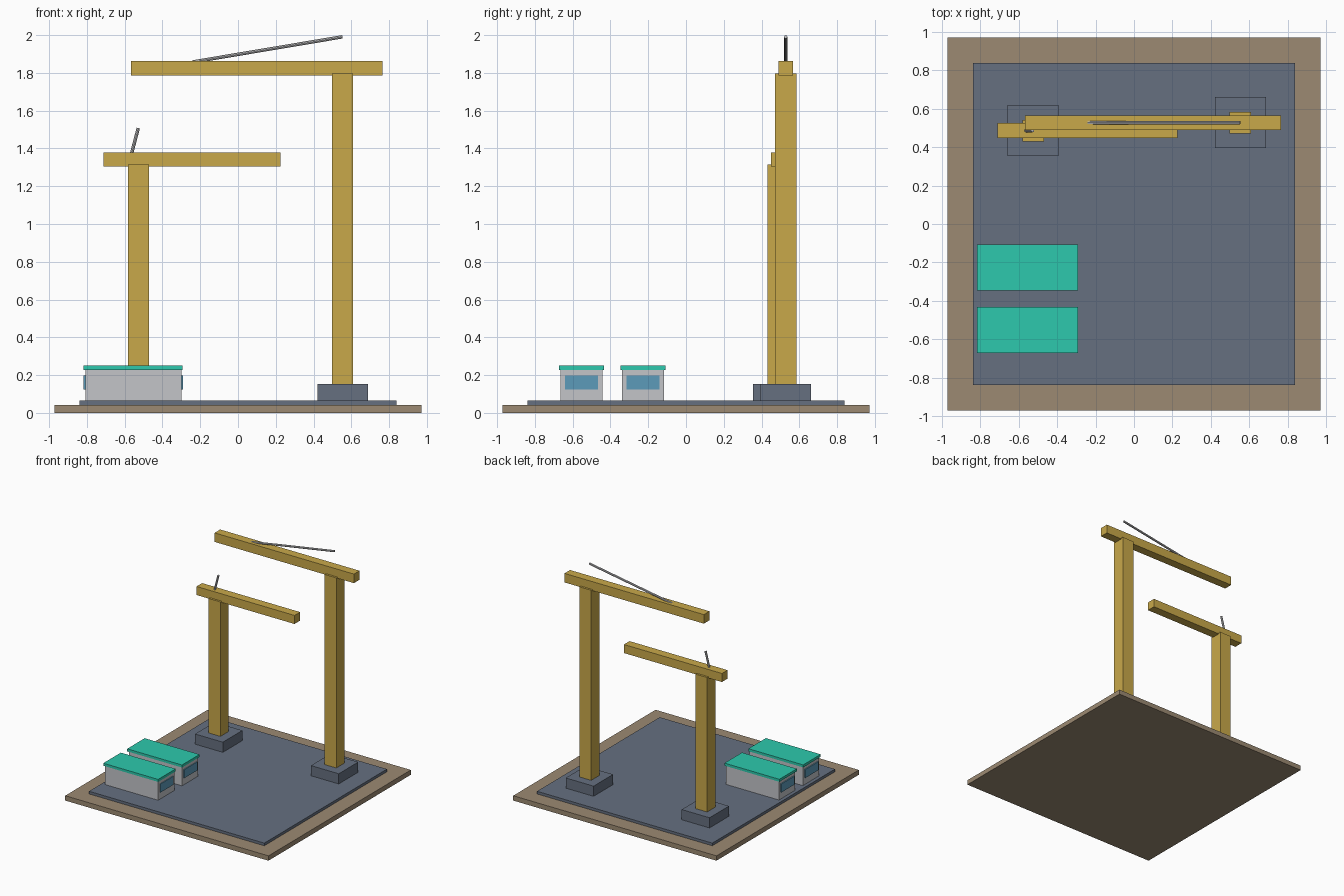
import bpy
from mathutils import Vector

default = bpy.data.objects.get("Cube")
if default:
    bpy.data.objects.remove(default, do_unlink=True)


def material(name, hex_code):
    # sRGB hex to linear
    srgb = [int(hex_code[i:i + 2], 16) / 255 for i in (0, 2, 4)]
    col = [c / 12.92 if c <= 0.04045 else ((c + 0.055) / 1.055) ** 2.4 for c in srgb] + [1]
    m = bpy.data.materials.new(name)
    m.use_nodes = True
    m.diffuse_color = col
    m.node_tree.nodes["Principled BSDF"].inputs["Base Color"].default_value = col
    return m


earth = material("earth brown", "9C8A72")
concrete = material("slate concrete", "667080")
yellow = material("crane yellow", "C9A94A")
steel = material("steel grey", "C4C4C6")
wall = material("cabin wall grey", "C4C5C9")
teal = material("roof teal", "2DC9AD")
glass = material("window blue", "5C9BBA")


def box(name, xs, ys, zs, mat):
    """Box spanning the given (min, max) ranges."""
    spans = (xs, ys, zs)
    bpy.ops.mesh.primitive_cube_add(size=1, location=[sum(s) / 2 for s in spans])
    ob = bpy.context.object
    ob.name = name
    ob.scale = [s[1] - s[0] for s in spans]
    bpy.ops.object.transform_apply(location=False, rotation=False, scale=True)
    ob.data.materials.append(mat)


def around(centre, size):
    return (centre - size / 2, centre + size / 2)


def rod(name, start, end, radius, mat):
    a, b = Vector(start), Vector(end)
    bpy.ops.mesh.primitive_cylinder_add(vertices=8, radius=radius, depth=(b - a).length,
                                        location=(a + b) / 2)
    ob = bpy.context.object
    ob.name = name
    ob.rotation_euler = (b - a).to_track_quat("Z", "Y").to_euler()
    ob.data.materials.append(mat)


# Ground and slab
GROUND, SLAB = 0.042, 0.065
box("ground", around(0, 1.944), around(0, 1.944), (0, GROUND), earth)
box("slab", around(0, 1.676), around(0, 1.676), (GROUND, SLAB), concrete)


# Tower cranes
def crane(side, x, y, mast_top, jib_xs, jib_zs, stay_start, stay_end):
    box(side + "_footing", around(x, 0.266), around(y, 0.266), (SLAB, 0.153), concrete)
    box(side + "_mast", around(x, 0.112), around(y, 0.112), (0.153, mast_top), yellow)
    box(side + "_jib", jib_xs, around(y, 0.076), jib_zs, yellow)
    rod(side + "_stay", (stay_start[0], y, stay_start[1]),
        (stay_end[0], y, stay_end[1]), 0.009, steel)


crane("tall", 0.554, 0.528, 1.796, (-0.567, 0.766), (1.786, 1.864),
      (-0.24, 1.858), (0.553, 1.991))
crane("short", -0.526, 0.487, 1.315, (-0.711, 0.226), (1.304, 1.378),
      (-0.567, 1.36), (-0.528, 1.508))

# Site cabins with end windows
for label, y in (("front", -0.553), ("rear", -0.227)):
    box(label + "_cabin_walls", (-0.808, -0.299), around(y, 0.222), (SLAB, 0.228), wall)
    box(label + "_cabin_roof", (-0.817, -0.293), around(y, 0.239), (0.228, 0.25), teal)
    for end, xs in (("right", (-0.817, -0.808)), ("left", (-0.299, -0.292))):
        box(label + "_cabin_window_" + end, xs, around(y, 0.176), (0.125, 0.198), glass)
